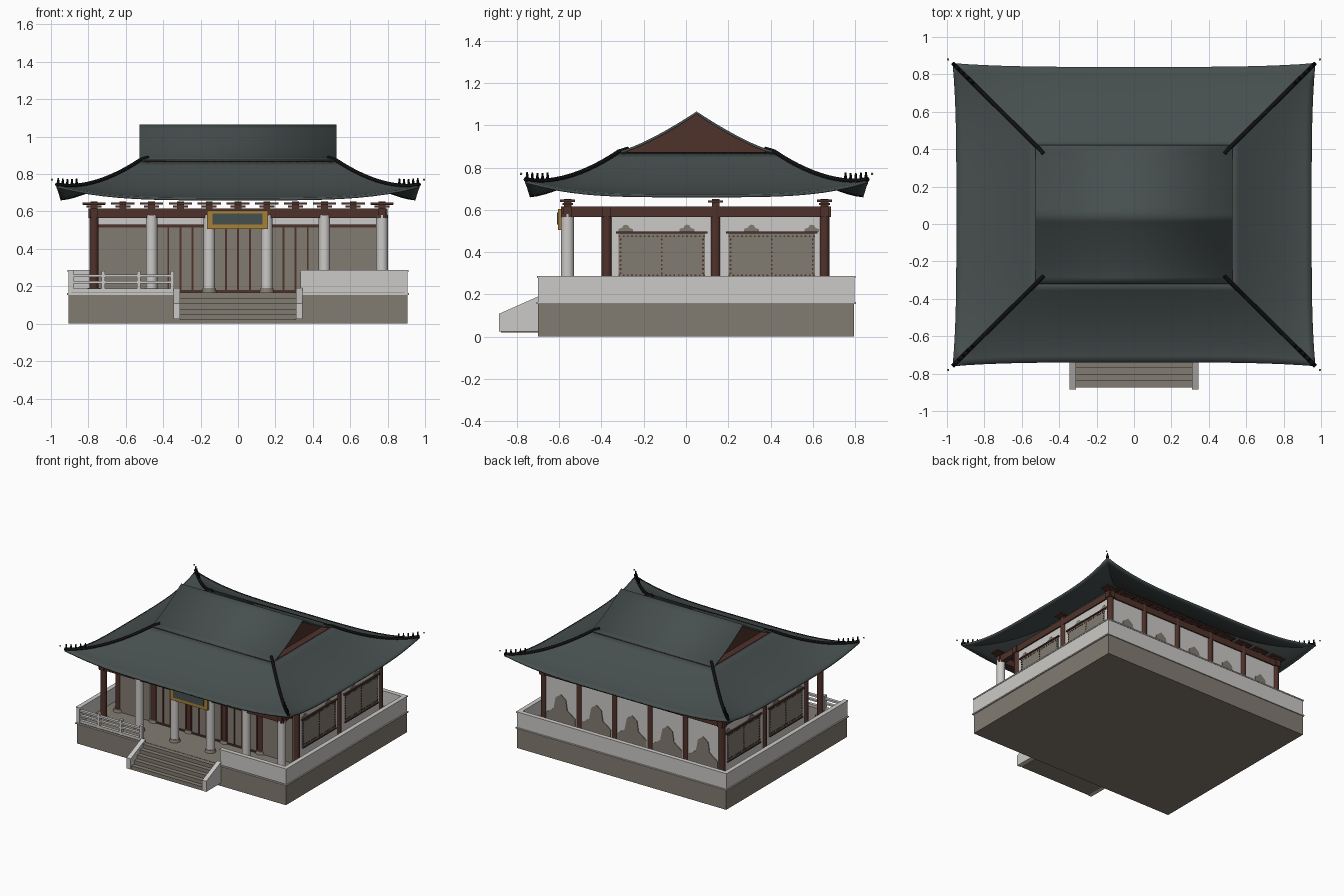
import bpy, bmesh, math
from mathutils import Matrix, Vector

cube = bpy.data.objects.get("Cube")
if cube:
    bpy.data.objects.remove(cube)


def material(name, r, g, b):
    m = bpy.data.materials.new(name)
    m.use_nodes = True
    m.diffuse_color = (r, g, b, 1)
    bsdf = m.node_tree.nodes["Principled BSDF"]
    bsdf.inputs["Base Color"].default_value = (r, g, b, 1)
    bsdf.inputs["Roughness"].default_value = 0.8
    return m


TILE = material("slate roof tile", .062, .078, .077)
STONE = material("taupe stone", .225, .2, .165)
PALE = material("pale stone", .6, .59, .57)
WOOD = material("dark red wood", .08, .032, .024)
BLACK = material("black ridge", .005, .005, .005)
GOLD = material("gold trim", .38, .22, .04)


def finish(name, bm, mat, recalc=True):
    if recalc:
        bmesh.ops.recalc_face_normals(bm, faces=bm.faces)
    me = bpy.data.meshes.new(name)
    bm.to_mesh(me)
    bm.free()
    me.materials.append(mat)
    ob = bpy.data.objects.new(name, me)
    bpy.context.collection.objects.link(ob)
    return ob


def smooth(ob, angle):
    bpy.ops.object.select_all(action='DESELECT')
    ob.select_set(True)
    bpy.context.view_layer.objects.active = ob
    bpy.ops.object.shade_smooth_by_angle(angle=math.radians(angle))


def boxes(name, mat, items):
    """One object from boxes given as x0, x1, y0, y1, z0, z1."""
    bm = bmesh.new()
    for x0, x1, y0, y1, z0, z1 in items:
        mid = Matrix.Translation(((x0 + x1) / 2, (y0 + y1) / 2, (z0 + z1) / 2))
        bmesh.ops.create_cube(bm, size=1, matrix=mid @ Matrix.Diagonal((x1 - x0, y1 - y0, z1 - z0, 1)))
    return finish(name, bm, mat)


def posts(name, mat, spots, z0, z1, r0, r1=None, sides=16):
    bm = bmesh.new()
    for x, y in spots:
        bmesh.ops.create_cone(bm, cap_ends=True, segments=sides, radius1=r0, radius2=r0 if r1 is None else r1,
                              depth=z1 - z0, matrix=Matrix.Translation((x, y, (z0 + z1) / 2)))
    smooth(finish(name, bm, mat), 40)


def prism(name, mat, outlines, offset):
    """Extrude flat outlines along an offset vector."""
    bm = bmesh.new()
    for pts in outlines:
        face = bm.faces.new([bm.verts.new(p) for p in pts])
        new = bmesh.ops.extrude_face_region(bm, geom=[face])["geom"]
        bmesh.ops.translate(bm, vec=offset, verts=[v for v in new if isinstance(v, bmesh.types.BMVert)])
    return finish(name, bm, mat)


FLOOR, BEAM, TOP = .168, .565, .615
FRONT, WALL, MID, BACK, CY = -.56, -.375, .14, .655, .05
BAYS = [-.77 + .308 * i for i in range(6)]

# Platform
boxes("platform", STONE, [(-.905, .905, -.7, .795, 0, .156)])
boxes("platform_trim", PALE, [(-.914, .914, -.708, .803, .154, .163)])
boxes("floor", STONE, [(-.89, .89, -.7, .78, .16, FLOOR)])

# Parapet walls with caps
walls = [(.88, .907, -.7, .797), (-.907, -.88, -.7, .797), (-.88, .88, .77, .797), (.335, .88, -.7, -.673)]
boxes("parapet", PALE, [w + (.16, .277) for w in walls])
boxes("parapet_cap", PALE, [(a - .004, b + .004, c - .004, d + .004, .277, .286) for a, b, c, d in walls])

# Open railing on one side of the front
boxes("railing", PALE, [(-.88, -.345, -.698, -.675, z, z + h) for z, h in ((.165, .022), (.215, .012), (.25, .014))]
      + [(x - .01, x + .01, -.7, -.673, FLOOR, .283) for x in (-.72, -.53, -.352)])

# Front stairs
boxes("stairs", STONE, [(-.31, .31, -.875 + .035 * i, -.7, .02, .05 + .029 * i) for i in range(5)])
for s in (-1, 1):
    profile = [(-.885, .025), (-.7, .025), (-.7, .19), (-.885, .108)]
    prism("stair_cheek", PALE, [[(s * .31, y, z) for y, z in profile]], Vector((s * .035, 0, 0)))

# Columns and their footings
wooden = [(x, y) for x in BAYS for y in (WALL, BACK)] + [(-.77, MID), (.77, MID), (-.77, FRONT)]
pale = [(x, FRONT) for x in BAYS[1:]]
posts("wooden_columns", WOOD, wooden, FLOOR, TOP, .024)
posts("pale_columns", PALE, pale, FLOOR, .58, .031)
posts("column_footings", STONE, wooden + pale, FLOOR, .19, .04, .034)

# Beams
boxes("beams", WOOD, [(-.8, .8, y - .02, y + .02, BEAM, TOP) for y in (FRONT, WALL, BACK)]
      + [(x - .02, x + .02, -.59, .685, BEAM, TOP) for x in (-.77, .77)])

# Roof brackets
bars = []
for y in (FRONT, BACK):
    for i in range(11):
        x = -.77 + .154 * i
        bars += [(x - .018, x + .018, y - .018, y + .018, TOP, .652), (x - .04, x + .04, y - .025, y + .025, .622, .632),
                 (x - .062, x + .062, y - .035, y + .035, .638, .648)]
for x in (-.77, .77):
    bars += [(x - .018, x + .018, MID - .018, MID + .018, TOP, .652), (x - .06, x + .06, MID - .035, MID + .035, .634, .645)]
boxes("roof_brackets", WOOD, bars)

# Hall walls
boxes("hall_walls", PALE, [(-.77, .77, y - .01, y + .01, FLOOR, BEAM) for y in (WALL, BACK)]
      + [(x - .01, x + .01, WALL, BACK, FLOOR, BEAM) for x in (-.77, .77)])

# Front doors and windows
panels, frames = [], []
for i in range(5):
    a, b = BAYS[i] + .024, BAYS[i + 1] - .024
    panels.append((a, b, WALL - .016, WALL - .008, FLOOR, .52))
    frames.append((a, b, WALL - .022, WALL - .008, .515, .53))
    if 0 < i < 4:
        frames += [(a + (b - a) * k / 4 - .005, a + (b - a) * k / 4 + .005, WALL - .022, WALL - .008, FLOOR, .52)
                   for k in range(5)]
        frames.append((a, b, WALL - .022, WALL - .008, FLOOR, .18))
boxes("front_panels", STONE, panels)
boxes("front_frames", WOOD, frames)

# Side lattice windows with studded borders
panels, frames = [], []
for s in (-1, 1):
    def side(y0, y1, z0, z1, d):
        return (*sorted((s * .775, s * (.78 + d))), y0, y1, z0, z1)
    for a in (-.32, .2):
        b = a + .41
        panels.append(side(a, b, .27, .49, .004))
        frames += [side(a - .012, b + .012, .488, .498, .012), side(a, b, .268, .276, .012)]
        for k in range(21):
            y = a + .005 + .02 * k
            frames += [side(y - .004, y + .004, z - .004, z + .004, .007) for z in (.29, .475)]
        for k in range(9):
            z = .3 + .02 * k
            frames += [side(y - .004, y + .004, z - .004, z + .004, .007) for y in (a + .01, (a + b) / 2, b - .01)]
boxes("side_windows", STONE, panels)
boxes("side_window_frames", WOOD, frames)

# Painted hills on the back and side walls
HILL = [(-1, 0), (1, 0), (1, .4), (.5, .55), (.35, .88), (0, 1), (-.35, .88), (-.45, .6), (-1, .42)]
prism("back_wall_hills", STONE, [[(x + .154 + .125 * u, BACK + .009, FLOOR + .28 * v) for u, v in HILL]
                                 for x in BAYS[:-1]], Vector((0, .006, 0)))
for s in (-1, 1):
    prism("side_wall_hills", STONE, [[(s * .779, y + .035 * u, .495 + .035 * v) for u, v in HILL]
                                     for y in (-.285, .005, .31, .595)], Vector((s * .005, 0, 0)))

# Name board, left blank
boxes("board_frame", GOLD, [(-.165, .16, -.605, -.58, .505, .605)])
boxes("board_panel", TILE, [(-.135, .13, -.61, -.6, .53, .588)])


# Lower hipped roof with lifted corners
def roof_point(t, u, turn):
    flare = .02 * t * abs(u) ** 4
    a, b = [(u, -1), (1, u), (-u, 1), (-1, -u)][turn]
    z = .87 - .198 * (1 - (1 - t) ** 1.5) + .068 * t * t * abs(u) ** 4
    return Vector((a * (.525 + .425 * t + flare), CY + b * (.37 + .42 * t + flare), z))


def thicken(ob, amount):
    mod = ob.modifiers.new("thickness", 'SOLIDIFY')
    mod.thickness, mod.offset = amount, -1


N, ROWS = 24, 12
bm = bmesh.new()
rings = [[bm.verts.new(roof_point(r / ROWS, 2 * i / N - 1, k)) for k in range(4) for i in range(N)]
         for r in range(ROWS + 1)]
for inner, outer in zip(rings, rings[1:]):
    for i in range(4 * N):
        j = (i + 1) % (4 * N)
        bm.faces.new((inner[i], outer[i], outer[j], inner[j]))
lower = finish("lower_roof", bm, TILE, recalc=False)
smooth(lower, 15)
thicken(lower, .013)


# Upper gabled roof
def gable_z(d):
    return 1.065 - .188 * (1 - (1 - abs(d)) ** 1.3)


steps = [i / 10 for i in range(-10, 11)]
bm = bmesh.new()
rows = [[bm.verts.new((x, CY + .372 * d, gable_z(d))) for x in (-.527, .527)] for d in steps]
for p, q in zip(rows, rows[1:]):
    bm.faces.new((p[0], p[1], q[1], q[0]))
upper = finish("upper_roof", bm, TILE, recalc=False)
smooth(upper, 25)
thicken(upper, .012)
boxes("gable_sill", WOOD, [(-.524, .524, CY - .372, CY + .372, .86, .873)])
for s in (-1, 1):
    outline = [(s * .45, CY + .365 * d, gable_z(d) - .006) for d in steps]
    prism("gable_wall", WOOD, [outline], Vector((s * .02, 0, 0)))

# Hip ridges, corner figures and bells
for turn in range(4):
    curve = bpy.data.curves.new("hip_ridge", 'CURVE')
    curve.dimensions, curve.bevel_depth, curve.bevel_resolution, curve.use_fill_caps = '3D', .011, 2, True
    path = [roof_point(i / 12, 1, turn) + Vector((0, 0, .004)) for i in range(13)]
    tail = Vector((path[0].x * .92, CY + (path[0].y - CY) * .88, .888))
    line = curve.splines.new('POLY')
    line.points.add(len(path))
    for point, co in zip(line.points, [tail] + path):
        point.co = (*co, 1)
    curve.materials.append(BLACK)
    bpy.context.collection.objects.link(bpy.data.objects.new("hip_ridge", curve))
    for i in range(5):
        p = roof_point(.76 + .055 * i, 1, turn)
        posts("corner_figure", BLACK, [(p.x, p.y)], p.z, p.z + .042, .009, .004, 8)
    tip = roof_point(1, 1, turn)
    bm = bmesh.new()
    bmesh.ops.create_icosphere(bm, subdivisions=2, radius=.006, matrix=Matrix.Translation(
        (math.copysign(.994, tip.x), CY + math.copysign(.83, tip.y - CY), .77)))
    smooth(finish("corner_bell", bm, GOLD), 60)
